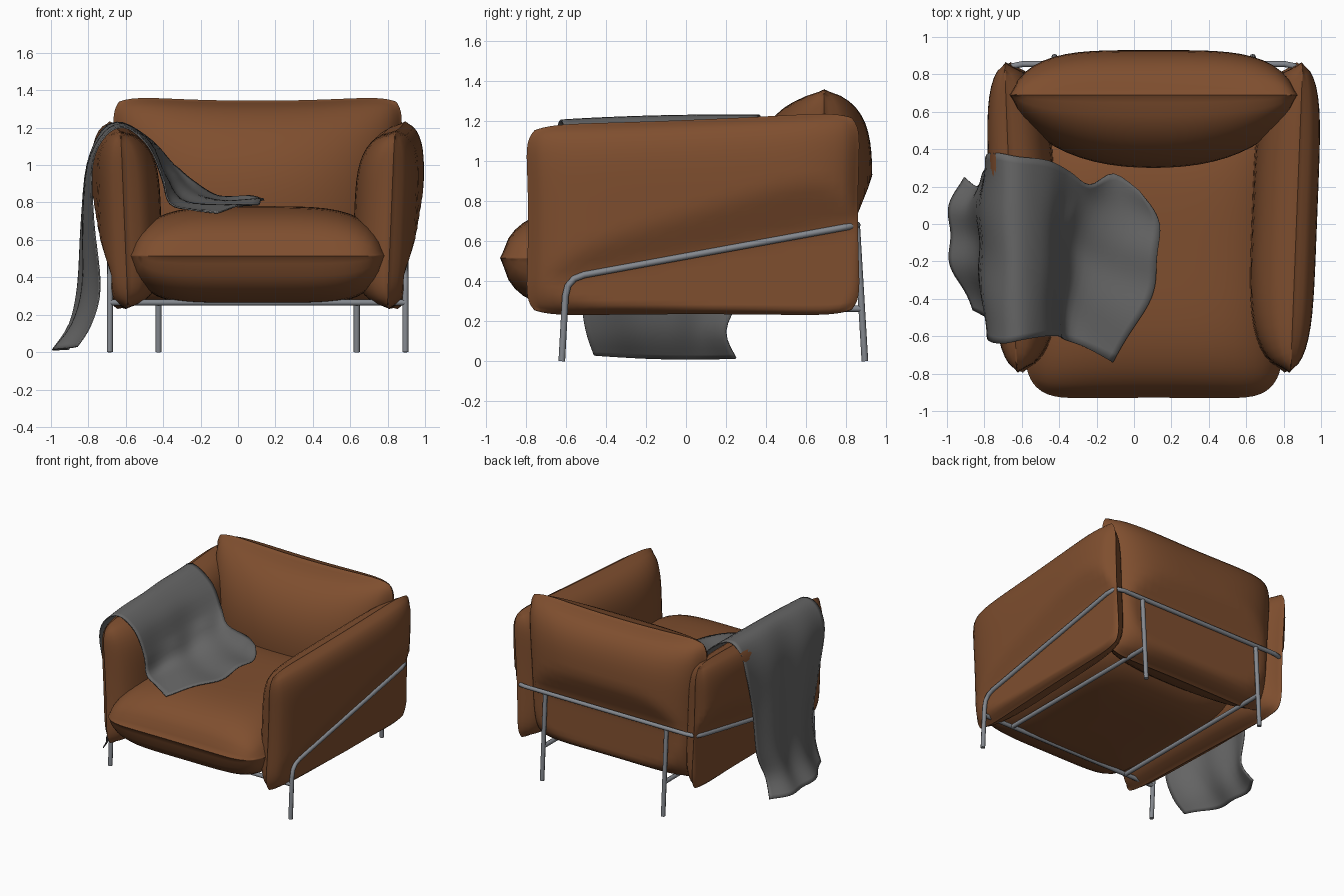
import bpy, bmesh, math
from mathutils import Vector

if "Cube" in bpy.data.objects:
    bpy.data.objects.remove(bpy.data.objects["Cube"])

CX = 0.105  # chair centre (the throw sticks out on the left)


def material(name, rgb):
    m = bpy.data.materials.new(name)
    m.diffuse_color = (*rgb, 1)
    m.use_nodes = True
    m.node_tree.nodes["Principled BSDF"].inputs["Base Color"].default_value = m.diffuse_color
    return m


LEATHER = material("brown leather", (0.212, 0.077, 0.028))
CLOTH = material("grey cloth", (0.135, 0.135, 0.135))
STEEL = material("grey steel", (0.23, 0.245, 0.27))


def finish(obj, mat, angle):
    obj.data.materials.clear()
    obj.data.materials.append(mat)
    bpy.ops.object.select_all(action='DESELECT')
    obj.select_set(True)
    bpy.context.view_layer.objects.active = obj
    bpy.ops.object.shade_smooth_by_angle(angle=math.radians(angle))


def mesh_object(name, bm, mat, angle):
    bmesh.ops.recalc_face_normals(bm, faces=bm.faces)
    me = bpy.data.meshes.new(name)
    bm.to_mesh(me)
    bm.free()
    obj = bpy.data.objects.new(name, me)
    bpy.context.collection.objects.link(obj)
    finish(obj, mat, angle)
    return obj


def add_grid(bm, rows):
    vs = [[bm.verts.new(p) for p in r] for r in rows]
    for a, b in zip(vs, vs[1:]):
        for i in range(len(a) - 1):
            bm.faces.new((a[i], a[i + 1], b[i + 1], b[i]))


def pillow(name, place, t_pos, t_neg, p_pos, p_neg, pinch=0.03, corner=0.05, n=28, flange=0.02):
    """Two bulged sheets joined at a thin seam; place(u, w, t) gives the point."""
    def bulge(a, p):
        return math.sqrt(max(0, 1 - min(1, abs(a) / (1 - flange)) ** p))

    s = [math.sin((2 * i / n - 1) * math.pi / 2) for i in range(n + 1)]
    bm = bmesh.new()
    for thick, p, sign in ((t_pos, p_pos, 1), (t_neg, p_neg, -1)):
        rows = []
        for u in s:
            row = []
            for w in s:
                edge = max(abs(u), abs(w)) > 0.9999
                t = 0 if edge else max(0.004, thick * bulge(u, p) * bulge(w, p))
                uu = u * (1 - pinch * (1 - w * w) - corner * abs(w) ** 10)
                ww = w * (1 - pinch * (1 - u * u) - corner * abs(u) ** 10)
                row.append(place(uu, ww, sign * t))
            rows.append(row)
        add_grid(bm, rows)
    bmesh.ops.remove_doubles(bm, verts=bm.verts, dist=0.0005)
    return mesh_object(name, bm, LEATHER, 65)


# Seat cushion
pillow("seat_cushion", lambda u, w, t: (CX + 0.695 * u, -0.165 + 0.77 * w, 0.515 + t),
       0.265, 0.262, 4, 5, pinch=0.008, corner=0.09)


# Backrest, dented by the rear rail, top edge sagging slightly
def back_point(u, w, t):
    z = 0.81 + 0.565 * w
    if w > 0:
        z -= 0.02 * w * (1 - u * u)
    y = 0.69 + t
    dz = z - 0.68
    y = min(y, 0.835 + (0.4 * dz if dz > 0 else -0.05 * dz))
    return (CX + (0.755 + 0.035 * w) * u, y, z)


pillow("back_cushion", back_point, 0.24, 0.39, 4, 2.2, pinch=0.02, corner=0.06)


# Arms, dented by the side rails
def arm_place(side):
    def place(u, w, t):
        y = 0.035 + 0.84 * u
        z = 0.225 + (1 + w) / 2 * (0.99 + 0.035 * u)
        x = 0.745 + 0.033 * u + 0.02 * w + t
        dz = z - (0.43 + 0.182 * (y + 0.53))
        x = min(x, 0.78 + 0.42 * max(0, dz))
        return (CX + side * x, y, z)
    return place


for side, label in ((1, "right"), (-1, "left")):
    pillow(label + "_arm_cushion", arm_place(side), 0.122, 0.22, 5, 4, pinch=0.02, corner=0.06)


# Steel tube frame
def tube(name, pts, fillet=0.0, radius=0.0165):
    pts = [Vector(p) for p in pts]
    path = [pts[0]]
    for a, b, c in zip(pts, pts[1:], pts[2:]):
        p0 = b + (a - b).normalized() * fillet
        p2 = b + (c - b).normalized() * fillet
        for k in range(4):
            t = k / 3
            path.append(p0 * (1 - t) ** 2 + b * 2 * t * (1 - t) + p2 * t * t)
    path.append(pts[-1])
    cu = bpy.data.curves.new(name, 'CURVE')
    cu.dimensions = '3D'
    cu.bevel_depth = radius
    cu.bevel_resolution = 2
    cu.use_fill_caps = True
    sp = cu.splines.new('POLY')
    sp.points.add(len(path) - 1)
    for q, p in zip(sp.points, path):
        q.co = (p.x + CX, p.y, p.z, 1)
    obj = bpy.data.objects.new(name, cu)
    bpy.context.collection.objects.link(obj)
    bpy.ops.object.select_all(action='DESELECT')
    obj.select_set(True)
    bpy.context.view_layer.objects.active = obj
    bpy.ops.object.convert(target='MESH')
    finish(bpy.context.object, STEEL, 50)


tube("rail_and_front_legs",
     [(0.79, -0.62, 0), (0.79, -0.597, 0.415), (0.79, 0.855, 0.68),
      (-0.79, 0.855, 0.68), (-0.79, -0.597, 0.415), (-0.79, -0.62, 0)], fillet=0.09)
tube("front_crossbar", [(-0.79, -0.606, 0.265), (0.79, -0.606, 0.265)])
for side, label in ((1, "right"), (-1, "left")):
    x = 0.53 * side
    tube(label + "_back_leg", [(x, 0.893, 0), (x, 0.852, 0.68)])
    tube(label + "_seat_bar", [(x, -0.606, 0.262), (x, 0.877, 0.262)])

# Throw over the left arm: front, middle and back point of each station, hem to hem
STATIONS = [
    ((-0.86, -0.46, 0.03), (-0.99, -0.10, 0.012), (-0.92, 0.25, 0.015)),
    ((-0.79, -0.50, 0.15), (-0.89, -0.10, 0.15), (-0.85, 0.20, 0.15)),
    ((-0.745, -0.53, 0.35), (-0.84, -0.10, 0.35), (-0.82, 0.27, 0.35)),
    ((-0.78, -0.56, 0.70), (-0.83, -0.10, 0.70), (-0.80, 0.30, 0.70)),
    ((-0.785, -0.62, 1.00), (-0.80, -0.12, 1.00), (-0.79, 0.37, 1.01)),
    ((-0.71, -0.64, 1.16), (-0.715, -0.15, 1.18), (-0.73, 0.38, 1.185)),
    ((-0.60, -0.62, 1.20), (-0.61, -0.15, 1.22), (-0.62, 0.36, 1.225)),
    ((-0.48, -0.60, 1.10), (-0.47, -0.15, 1.12), (-0.46, 0.34, 1.13)),
    ((-0.405, -0.60, 0.93), (-0.39, -0.15, 0.95), (-0.34, 0.28, 1.00)),
    ((-0.37, -0.62, 0.79), (-0.30, -0.15, 0.82), (-0.23, 0.21, 0.90)),
    ((-0.26, -0.66, 0.760), (-0.10, -0.20, 0.785), (-0.10, 0.27, 0.82)),
    ((-0.11, -0.74, 0.745), (0.13, -0.22, 0.80), (0.04, 0.18, 0.82)),
]


def catmull(a, b, c, d, t):
    return 0.5 * (2 * b + (c - a) * t + (2 * a - 5 * b + 4 * c - d) * t * t
                  + (3 * b - a - 3 * c + d) * t ** 3)


cols = 28
across = []
for st in STATIONS:
    f, m, b = (Vector(p) for p in st)
    row = []
    for j in range(cols + 1):
        v = j / cols
        row.append(f * (2 * v - 1) * (v - 1) + m * 4 * v * (1 - v) + b * v * (2 * v - 1))
    across.append(row)
rows = []
last = len(STATIONS) - 1
for i in range(last * 4 + 1):
    k = min(i // 4, last - 1)
    t = i / 4 - k
    s = i / 4
    row = []
    for j in range(cols + 1):
        q = [across[min(max(k + o, 0), last)][j] for o in (-1, 0, 1, 2)]
        p = catmull(*q, t)
        # folds fade out over the top of the arm
        fold = 0.014 * min(1, abs(s - 6.5) / 5)
        p.x += fold * math.sin(j * 0.5 + s * 0.3)
        if s > 8:
            p.z += 0.008 * (1 + math.sin(j * 0.6 + s))
        p.z = max(p.z, 0.006)
        row.append(p)
    rows.append(row)
bm = bmesh.new()
add_grid(bm, rows)
throw = mesh_object("throw_blanket", bm, CLOTH, 60)
mod = throw.modifiers.new("thickness", 'SOLIDIFY')
mod.thickness = 0.008
mod.offset = 0
